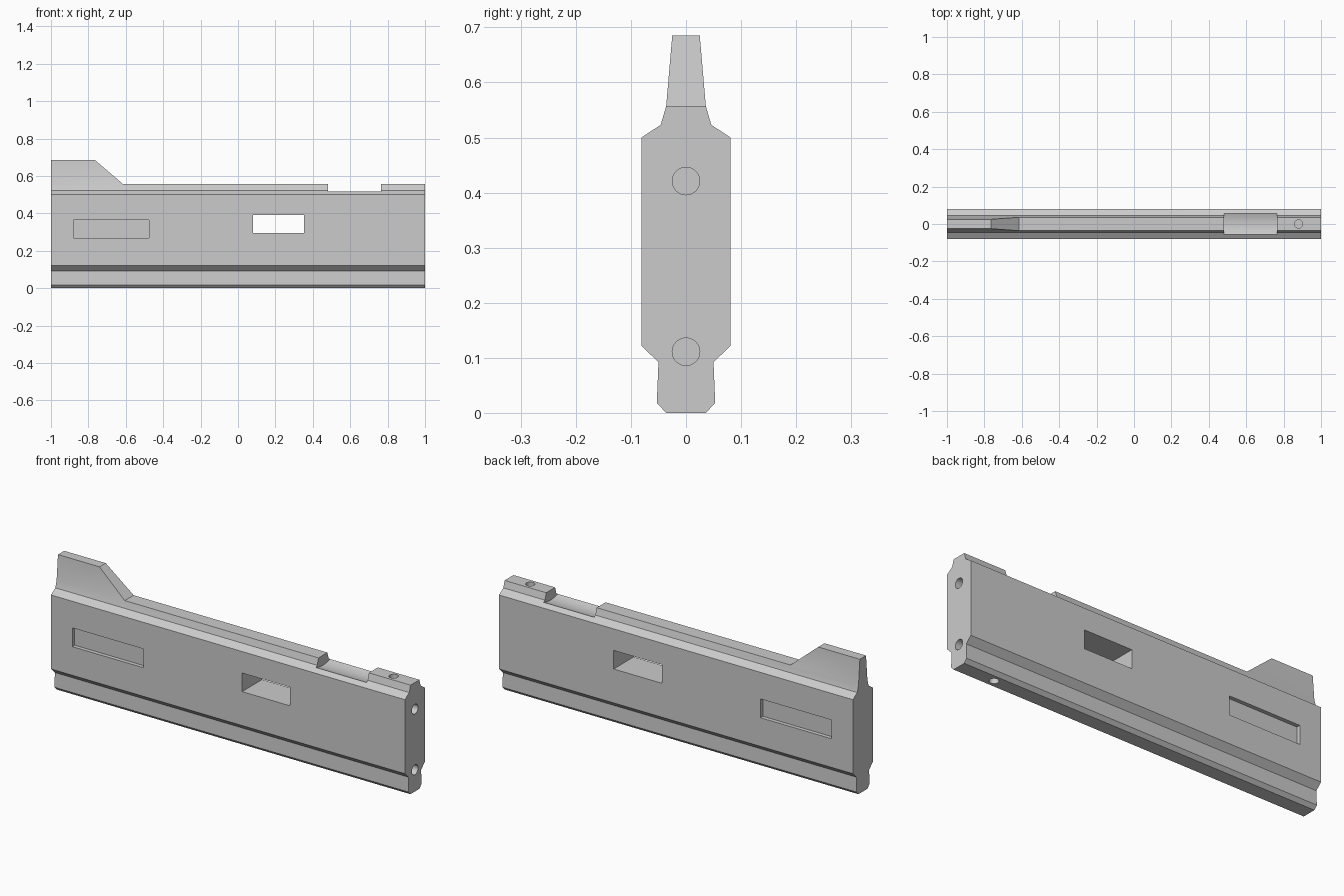
import bpy, bmesh, math
from mathutils import Matrix, Vector

cube = bpy.data.objects.get("Cube")
if cube:
    bpy.data.objects.remove(cube, do_unlink=True)

grey = bpy.data.materials.new("plain grey")
grey.use_nodes = True
grey.diffuse_color = (0.6, 0.6, 0.6, 1)
grey.node_tree.nodes["Principled BSDF"].inputs["Base Color"].default_value = (0.6, 0.6, 0.6, 1)


def make(name, bm):
    bmesh.ops.recalc_face_normals(bm, faces=bm.faces)
    mesh = bpy.data.meshes.new(name)
    bm.to_mesh(mesh)
    bm.free()
    mesh.materials.append(grey)
    ob = bpy.data.objects.new(name, mesh)
    bpy.context.collection.objects.link(ob)
    return ob


def prism(name, points, sweep):
    """Extrude a closed outline along the sweep vector."""
    bm = bmesh.new()
    face = bm.faces.new([bm.verts.new(p) for p in points])
    new = bmesh.ops.extrude_face_region(bm, geom=[face])["geom"]
    verts = [g for g in new if isinstance(g, bmesh.types.BMVert)]
    bmesh.ops.translate(bm, verts=verts, vec=Vector(sweep))
    return make(name, bm)


def box(name, x0, x1, y0, y1, z0, z1):
    return prism(name, [(x0, y0, z0), (x1, y0, z0), (x1, y1, z0), (x0, y1, z0)], (0, 0, z1 - z0))


def drill(name, center, axis, radius, depth):
    """Cylinder reaching the given depth to both sides of its center."""
    bm = bmesh.new()
    turn = Vector((0, 0, 1)).rotation_difference(Vector(axis)).to_matrix().to_4x4()
    bmesh.ops.create_cone(bm, cap_ends=True, segments=32, radius1=radius, radius2=radius,
                          depth=2 * depth, matrix=Matrix.Translation(center) @ turn)
    return make(name, bm)


# Body: symmetric cross-section swept along the length
half = [(0.036, 0), (0.053, 0.018), (0.05, 0.092), (0.081, 0.122),
        (0.081, 0.5), (0.046, 0.523), (0.036, 0.557), (0.025, 0.685)]
outline = half + [(-y, z) for y, z in reversed(half)]
body = prism("rail_body", [(-1, y, z) for y, z in outline], (2, 0, 0))

# Top trim leaves the sloped fin at one end
cutters = [prism("fin_trim", [(-0.615, -0.2, 0.557), (1.1, -0.2, 0.557),
                              (1.1, -0.2, 0.813), (-0.915, -0.2, 0.813)], (0, 0.4, 0))]

# Shallow hollow-floored notch in the top
floor = [(0.48, y, 0.506 + 0.01 * (y / 0.057) ** 2) for y in [0.1 * k / 10 for k in range(-10, 11)]]
cutters.append(prism("notch_cut", floor + [(0.48, 0.1, 0.7), (0.48, -0.1, 0.7)], (0.285, 0, 0)))

# Through window and a shallow pocket on each side
cutters.append(box("window_cut", 0.08, 0.352, -0.2, 0.2, 0.295, 0.39))
for side in (-1, 1):
    cutters.append(box("pocket_cut", -0.88, -0.477, *sorted((0.061 * side, 0.2 * side)), 0.268, 0.364))

# Screw holes
for z in (0.111, 0.421):
    cutters.append(drill("end_hole_cut", (1, 0, z), (1, 0, 0), 0.025, 0.1))
cutters.append(drill("top_hole_cut", (0.88, 0, 0.557), (0, 0, 1), 0.022, 0.08))
cutters.append(drill("bottom_hole_cut", (0.8, 0, 0), (0, 0, 1), 0.022, 0.08))

# Apply the cuts, then shade
bpy.context.view_layer.objects.active = body
for cutter in cutters:
    mod = body.modifiers.new(cutter.name, "BOOLEAN")
    mod.operation, mod.solver, mod.object = "DIFFERENCE", "EXACT", cutter
    bpy.ops.object.modifier_apply(modifier=mod.name)
    bpy.data.objects.remove(cutter, do_unlink=True)

for ob in bpy.context.selected_objects:
    ob.select_set(False)
body.select_set(True)
bpy.ops.object.shade_smooth_by_angle(angle=math.radians(30))
